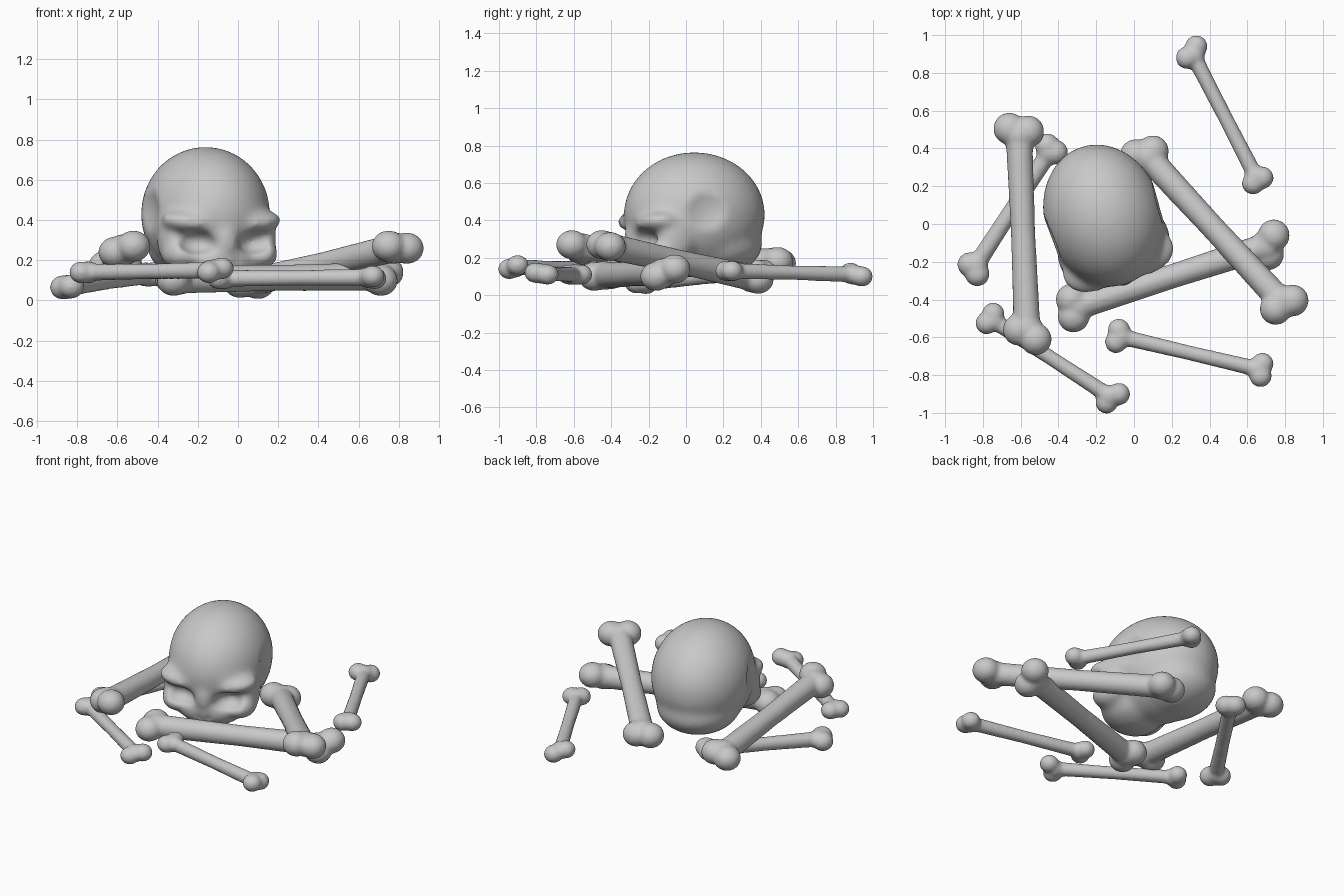
import bpy, bmesh, math
from mathutils import Vector, Matrix

cube = bpy.data.objects.get("Cube")
if cube:
    bpy.data.objects.remove(cube, do_unlink=True)

bone_mat = bpy.data.materials.new("bone grey")
bone_mat.use_nodes = True
GREY = (0.58, 0.58, 0.58, 1)
bone_mat.diffuse_color = GREY
bone_mat.node_tree.nodes["Principled BSDF"].inputs["Base Color"].default_value = GREY


def ellipsoid(bm, centre, radii, tilt=0.0):
    """Add an ellipsoid, tilted about the front-back axis."""
    m = (Matrix.Translation(centre) @ Matrix.Rotation(tilt, 4, "Y")
         @ Matrix.Diagonal((*radii, 1)))
    bmesh.ops.create_uvsphere(bm, u_segments=32, v_segments=20, radius=1, matrix=m)


def mirrored(bm, centre, radii, tilt=0.0):
    x, y, z = centre
    ellipsoid(bm, centre, radii, tilt)
    ellipsoid(bm, (-x, y, z), radii, -tilt)


def make_object(name, bm):
    mesh = bpy.data.meshes.new(name)
    bm.to_mesh(mesh)
    bm.free()
    mesh.materials.append(bone_mat)
    obj = bpy.data.objects.new(name, mesh)
    bpy.context.scene.collection.objects.link(obj)
    return obj


def remesh(obj, voxel):
    mod = obj.modifiers.new("fuse", "REMESH")
    mod.mode = "VOXEL"
    mod.voxel_size = voxel
    mod.use_smooth_shade = True


def soften(obj, repeats):
    mod = obj.modifiers.new("soften", "SMOOTH")
    mod.factor = 0.5
    mod.iterations = repeats


def bake(obj):
    """Replace the mesh by its modified result."""
    deps = bpy.context.evaluated_depsgraph_get()
    mesh = bpy.data.meshes.new_from_object(obj.evaluated_get(deps))
    obj.modifiers.clear()
    obj.data = mesh
    mesh.materials.clear()
    mesh.materials.append(bone_mat)
    for p in mesh.polygons:
        p.material_index = 0
        p.use_smooth = True


# Skull masses, face towards -y
bm = bmesh.new()
ellipsoid(bm, (0, 0.005, 0.43), (0.315, 0.385, 0.335))    # cranium
ellipsoid(bm, (0, -0.11, 0.43), (0.28, 0.27, 0.22))       # forehead
ellipsoid(bm, (0, 0.1, 0.27), (0.26, 0.275, 0.17))        # skull base
ellipsoid(bm, (0, -0.19, 0.2), (0.22, 0.18, 0.13))        # upper jaw
ellipsoid(bm, (0, -0.33, 0.3), (0.06, 0.06, 0.1))         # nose bridge
mirrored(bm, (0.15, -0.25, 0.385), (0.165, 0.12, 0.06), -0.12)  # brows
mirrored(bm, (0.2, -0.22, 0.23), (0.1, 0.12, 0.08))       # cheekbones
mirrored(bm, (0.245, -0.17, 0.31), (0.06, 0.1, 0.13))     # outer eye rims
skull = make_object("skull", bm)

# Hollows of the skull
bm = bmesh.new()
mirrored(bm, (0.16, -0.38, 0.29), (0.11, 0.13, 0.068), -0.12)  # eyes
mirrored(bm, (0.56, -0.04, 0.46), (0.285, 0.3, 0.28))     # temples
mirrored(bm, (0.03, -0.4, 0.17), (0.03, 0.06, 0.035), 0.5)     # nose
hollows = make_object("skull_hollows", bm)
hollows.hide_render = True
remesh(hollows, 0.012)

remesh(skull, 0.014)
soften(skull, 14)
cut = skull.modifiers.new("hollow", "BOOLEAN")
cut.operation = "DIFFERENCE"
cut.object = hollows
remesh(skull, 0.014)
soften(skull, 12)
bake(skull)
bpy.data.objects.remove(hollows, do_unlink=True)
skull.data.transform(Matrix.Translation((-0.16, 0.04, 0))
                     @ Matrix.Rotation(math.radians(18), 4, "Z"))


def bone(name, shaft, lobe, start, end):
    """Shaft between two pairs of rounded lobes."""
    bm = bmesh.new()
    ends = [[Vector(p) for p in pair] for pair in (start, end)]
    mids = [(a + b) / 2 for a, b in ends]
    axis = mids[1] - mids[0]
    turn = axis.to_track_quat("Z", "Y").to_matrix().to_4x4()
    for i, mid in enumerate(mids):
        inward = (mids[1 - i] - mid).normalized()
        for p in (*ends[i], mid + inward * lobe * 0.35):
            ellipsoid(bm, p, (lobe, lobe, lobe * 0.92))
        half = Matrix.Translation(mid.lerp(mids[1 - i], 0.27)) @ turn
        wide, slim = shaft * 1.12, shaft
        bmesh.ops.create_cone(bm, cap_ends=True, segments=24,
                              radius1=slim if i else wide, radius2=wide if i else slim,
                              depth=axis.length * 0.54, matrix=half)
    obj = make_object(name, bm)
    remesh(obj, 0.011)
    soften(obj, 10)
    bake(obj)


# Large bones
BIG, KNOB = 0.064, 0.085
bone("right_long_bone", BIG, KNOB,
     ((-0.66, 0.505, 0.17), (-0.56, 0.49, 0.18)), ((-0.61, -0.56, 0.24), (-0.52, -0.61, 0.27)))
bone("front_long_bone", BIG, KNOB,
     ((-0.33, -0.4, 0.11), (-0.32, -0.49, 0.1)), ((0.74, -0.06, 0.14), (0.71, -0.16, 0.1)))
bone("left_long_bone", BIG, KNOB,
     ((0.1, 0.385, 0.085), (0.01, 0.365, 0.09)), ((0.75, -0.45, 0.27), (0.84, -0.405, 0.26)))

# Small bones
THIN, TIP = 0.039, 0.06
bone("right_short_bone", 0.043, 0.066,
     ((-0.46, 0.415, 0.13), (-0.415, 0.38, 0.13)), ((-0.87, -0.215, 0.065), (-0.83, -0.265, 0.07)))
bone("front_right_short_bone", THIN, TIP,
     ((-0.78, -0.525, 0.14), (-0.745, -0.475, 0.14)), ((-0.08, -0.9, 0.16), (-0.145, -0.945, 0.14)))
bone("front_left_short_bone", THIN, TIP,
     ((-0.08, -0.56, 0.11), (-0.095, -0.625, 0.11)), ((0.68, -0.74, 0.11), (0.67, -0.805, 0.12)))
bone("back_short_bone", THIN, TIP,
     ((0.33, 0.94, 0.1), (0.28, 0.88, 0.12)), ((0.68, 0.245, 0.13), (0.63, 0.215, 0.13)))
